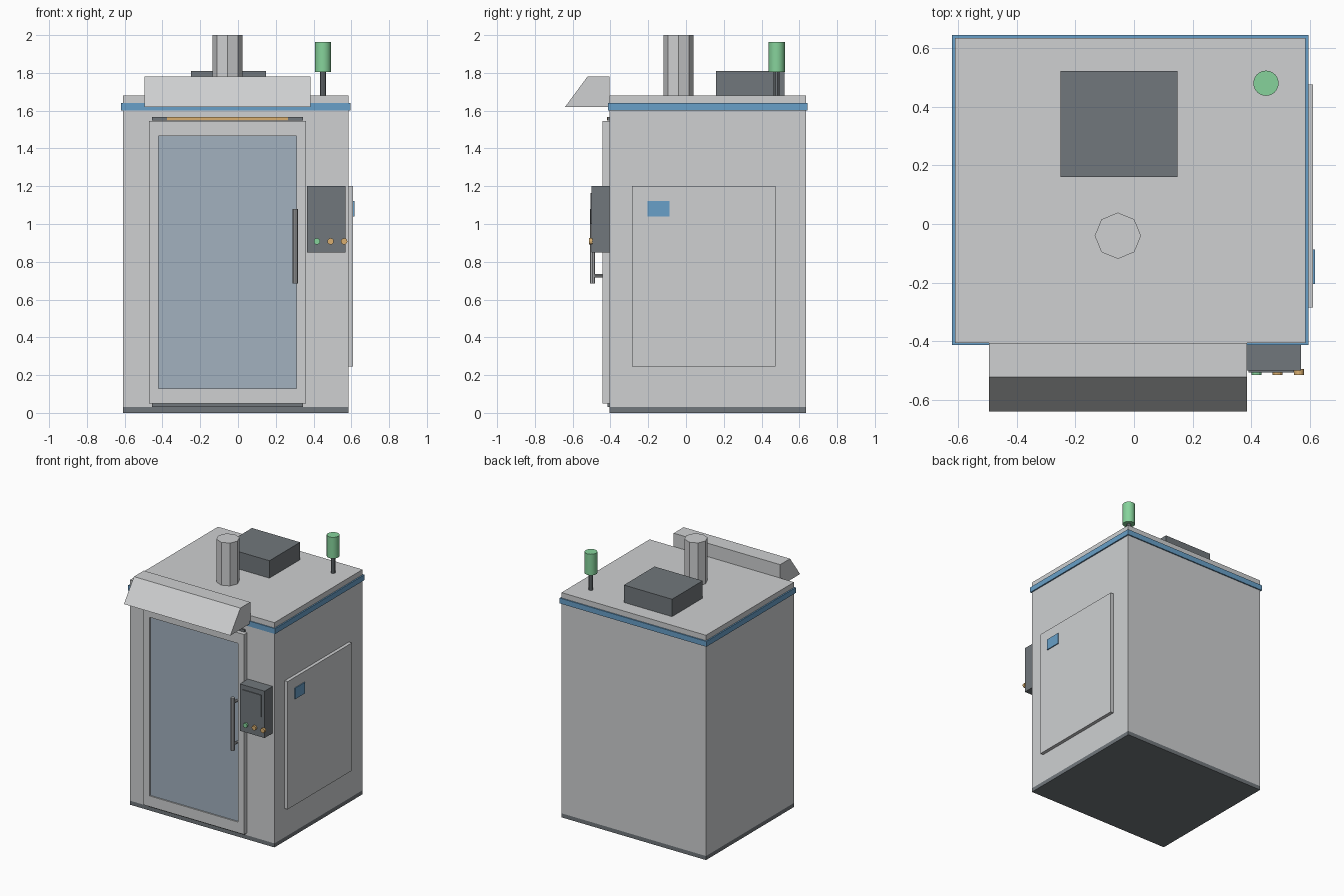
import bpy, bmesh, math
from mathutils import Matrix, Vector

if "Cube" in bpy.data.objects:
    bpy.data.objects.remove(bpy.data.objects["Cube"], do_unlink=True)


def material(name, rgb):
    m = bpy.data.materials.new(name)
    m.use_nodes = True
    m.diffuse_color = (*rgb, 1)
    m.node_tree.nodes["Principled BSDF"].inputs["Base Color"].default_value = (*rgb, 1)
    return m


WALL = material("light grey", (0.62, 0.63, 0.64))
DARK = material("dark grey", (0.165, 0.185, 0.2))
STEEL = material("steel", (0.4, 0.41, 0.42))
BLUE = material("trim blue", (0.14, 0.35, 0.58))
GLASS = material("window glass", (0.36, 0.44, 0.52))
GREEN = material("signal green", (0.24, 0.65, 0.33))
AMBER = material("amber", (0.7, 0.43, 0.16))


def finish(bm, name, *mats):
    bmesh.ops.recalc_face_normals(bm, faces=bm.faces)
    mesh = bpy.data.meshes.new(name)
    bm.to_mesh(mesh)
    bm.free()
    for m in mats:
        mesh.materials.append(m)
    obj = bpy.data.objects.new(name, mesh)
    bpy.context.collection.objects.link(obj)
    return obj


def box_bm(x, y, z):
    bm = bmesh.new()
    bmesh.ops.create_cube(bm, size=1)
    for v in bm.verts:
        v.co = [(a + b) / 2 + c * (b - a) for (a, b), c in zip((x, y, z), v.co)]
    return bm


def box(name, x, y, z, mat):
    return finish(box_bm(x, y, z), name, mat)


def rod(name, start, end, radius, sides, mat, smooth=False):
    a, b = Vector(start), Vector(end)
    turn = (b - a).to_track_quat('Z', 'Y').to_matrix().to_4x4()
    bm = bmesh.new()
    bmesh.ops.create_cone(bm, cap_ends=True, segments=sides, radius1=radius, radius2=radius,
                          depth=(b - a).length, matrix=Matrix.Translation((a + b) / 2) @ turn)
    obj = finish(bm, name, mat)
    if smooth:
        bpy.ops.object.select_all(action='DESELECT')
        obj.select_set(True)
        bpy.context.view_layer.objects.active = obj
        bpy.ops.object.shade_smooth_by_angle(angle=math.radians(40))
    return obj


# Cabinet shell
WX, WY = (-0.61, 0.585), (-0.405, 0.635)
box("base_plinth", WX, WY, (0, 0.03), DARK)
box("cabinet_body", WX, WY, (0.03, 1.60), WALL)
box("trim_band", (-0.62, 0.595), (-0.412, 0.644), (1.60, 1.64), BLUE)
box("roof_plate", WX, WY, (1.64, 1.68), WALL)

# Door with recessed window
bm = box_bm((-0.47, 0.36), (-0.442, -0.405), (0.05, 1.545))
front = min(bm.faces, key=lambda f: f.calc_center_median().y)
bmesh.ops.inset_individual(bm, faces=[front], thickness=0.07)
middle = front.calc_center_median()
for v in front.verts:
    v.co.z = 0.13 if v.co.z < middle.z else 1.465
pane = bmesh.ops.extrude_discrete_faces(bm, faces=[front])["faces"][0]
for v in pane.verts:
    v.co.y += 0.01
pane.material_index = 1
finish(bm, "door", WALL, GLASS)

# Door rails and light strip
box("top_rail", (-0.455, 0.345), (-0.415, -0.405), (1.548, 1.566), DARK)
box("bottom_rail", (-0.455, 0.345), (-0.415, -0.405), (0.032, 0.049), DARK)
box("light_strip", (-0.375, 0.265), (-0.418, -0.414), (1.548, 1.566), AMBER)

# Door handle
rod("handle_bar", (0.303, -0.495, 0.685), (0.303, -0.495, 1.08), 0.014, 8, STEEL)
for i, z in enumerate((0.727, 1.038)):
    rod(f"handle_post_{i + 1}", (0.303, -0.44, z), (0.303, -0.49, z), 0.009, 8, STEEL)

# Control box, screen and buttons
box("control_box", (0.365, 0.57), (-0.5, -0.405), (0.85, 1.20), DARK)
box("control_screen", (0.39, 0.545), (-0.506, -0.5), (1.0, 1.165), DARK)
for i, mat in enumerate((GREEN, AMBER, AMBER)):
    x = 0.418 + 0.072 * i
    rod(f"button_{i + 1}", (x, -0.495, 0.908), (x, -0.514, 0.908), 0.017, 12, mat)

# Side access panel with label
box("side_panel", (0.585, 0.61), (-0.285, 0.475), (0.245, 1.20), WALL)
box("side_label", (0.61, 0.617), (-0.205, -0.087), (1.04, 1.122), BLUE)

# Sloped exhaust hood above the door
profile = ((-0.405, 1.62), (-0.64, 1.62), (-0.522, 1.78), (-0.405, 1.78))
bm = bmesh.new()
side = bm.faces.new([bm.verts.new((-0.495, y, z)) for y, z in profile])
extruded = bmesh.ops.extrude_face_region(bm, geom=[side])["geom"]
for v in extruded:
    if isinstance(v, bmesh.types.BMVert):
        v.co.x = 0.385
if not side.is_valid or len(bm.faces) < 6:
    bmesh.ops.holes_fill(bm, edges=bm.edges)
finish(bm, "front_hood", WALL)

# Roof equipment
box("roof_vent_box", (-0.25, 0.148), (0.16, 0.522), (1.68, 1.81), DARK)
rod("exhaust_pipe", (-0.055, -0.04, 1.68), (-0.055, -0.04, 2.0), 0.079, 8, WALL)
rod("beacon_pole", (0.45, 0.48, 1.68), (0.45, 0.48, 1.81), 0.016, 10, DARK)
rod("beacon_lamp", (0.45, 0.48, 1.805), (0.45, 0.48, 1.963), 0.043, 24, GREEN, smooth=True)
